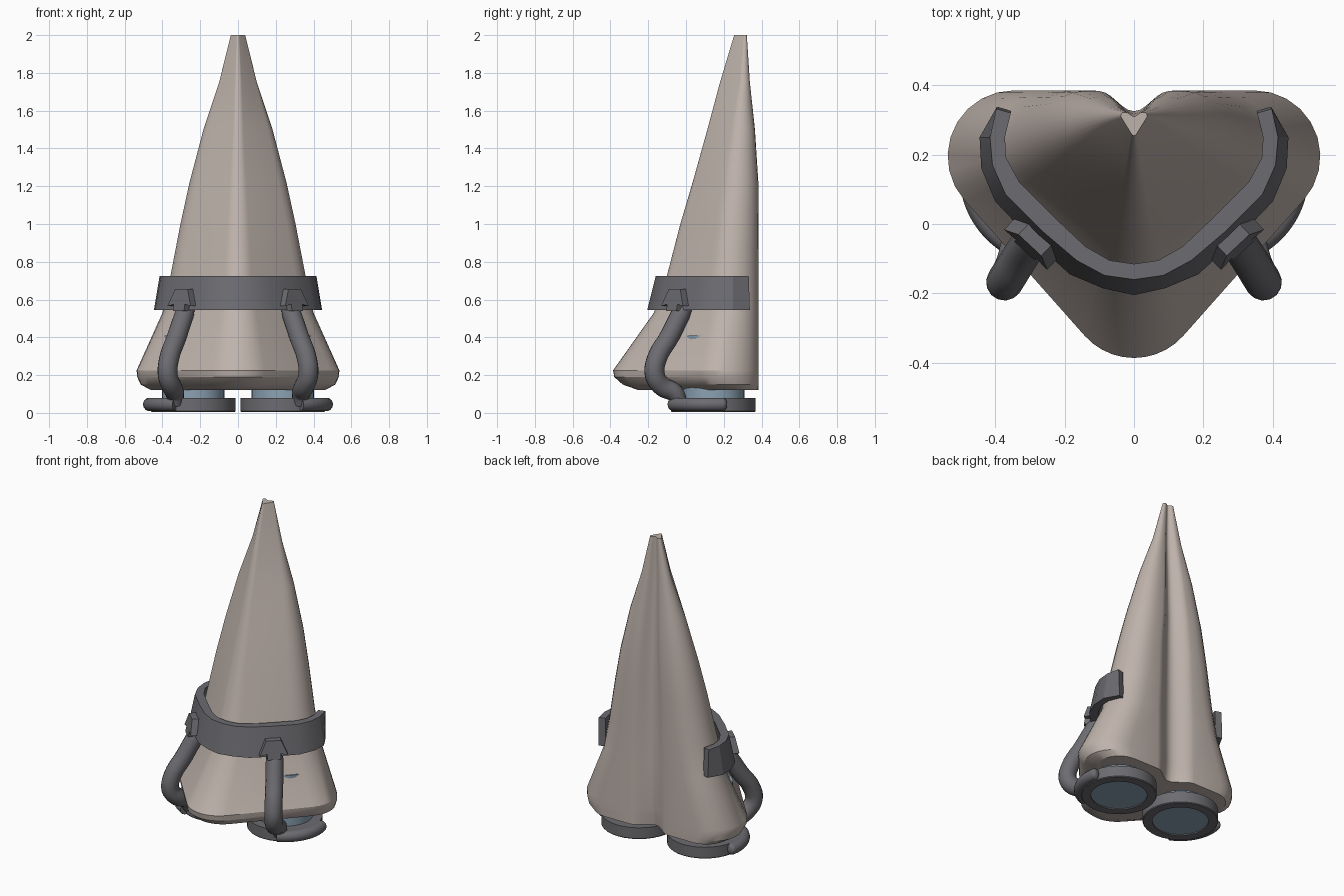
import bpy, bmesh
from math import sin, cos, pi, acos, atan2, hypot, radians
from mathutils import Vector

if "Cube" in bpy.data.objects:
    bpy.data.objects.remove(bpy.data.objects["Cube"])


def material(name, rgb):
    m = bpy.data.materials.new(name)
    m.diffuse_color = (*rgb, 1)
    m.use_nodes = True
    m.node_tree.nodes["Principled BSDF"].inputs["Base Color"].default_value = m.diffuse_color
    return m


SHELL = material("warm_grey", (0.52, 0.45, 0.41))
DARK = material("dark_grey", (0.15, 0.15, 0.165))
BLUE = material("steel_blue", (0.26, 0.36, 0.45))


def finish(ob, mat, angle=30):
    ob.data.materials.clear()
    ob.data.materials.append(mat)
    bpy.ops.object.select_all(action='DESELECT')
    ob.select_set(True)
    bpy.context.view_layer.objects.active = ob
    if angle:
        bpy.ops.object.shade_smooth_by_angle(angle=radians(angle))
    return ob


def loft(name, rings, mat, angle=30, loop=False):
    """Skin equal-length closed rings; cap the ends or join them in a loop."""
    bm = bmesh.new()
    vs = [[bm.verts.new(p) for p in r] for r in rings]
    n = len(vs[0])
    pairs = list(zip(vs, vs[1:])) + ([(vs[-1], vs[0])] if loop else [])
    for a, b in pairs:
        for i in range(n):
            j = (i + 1) % n
            bm.faces.new((a[i], a[j], b[j], b[i]))
    if not loop:
        bm.faces.new(vs[0][::-1])
        bm.faces.new(vs[-1])
    bmesh.ops.recalc_face_normals(bm, faces=bm.faces[:])
    me = bpy.data.meshes.new(name)
    bm.to_mesh(me)
    bm.free()
    ob = bpy.data.objects.new(name, me)
    bpy.context.collection.objects.link(ob)
    return finish(ob, mat, angle)


def tube(name, pts, mat):
    """Smooth tube through (x, y, z, radius) points."""
    cu = bpy.data.curves.new(name, 'CURVE')
    cu.dimensions = '3D'
    cu.bevel_depth = 1
    cu.bevel_resolution = 5
    cu.resolution_u = 5
    cu.use_fill_caps = True
    sp = cu.splines.new('BEZIER')
    sp.bezier_points.add(len(pts) - 1)
    for b, p in zip(sp.bezier_points, pts):
        b.co, b.radius = p[:3], p[3]
        b.handle_left_type = b.handle_right_type = 'AUTO'
    ob = bpy.data.objects.new(name, cu)
    bpy.context.collection.objects.link(ob)
    bpy.ops.object.select_all(action='DESELECT')
    ob.select_set(True)
    bpy.context.view_layer.objects.active = ob
    bpy.ops.object.convert(target='MESH')
    return finish(bpy.context.object, mat, 40)


def heart(z, w, yf, yb, notch, rl, rf, xn):
    """Rounded triangle: a front arc, two side lobes and a rear groove."""
    c1, c2 = Vector((0, yf + rf)), Vector((w - rl, yb - rl))
    d = c2 - c1
    phi = atan2(d.y, d.x) - acos((rf - rl) / d.length)
    half = []
    for c, r, a0, a1, n in ((c1, rf, -pi / 2, phi, 5), (c2, rl, phi, pi / 2, 9)):
        for i in range(n + 1):
            a = a0 + (a1 - a0) * i / n
            half.append((c.x + r * cos(a), c.y + r * sin(a), z))
    for i in range(7):
        t = i / 6
        half.append((xn * (1 - t), yb - notch * (1 - cos(pi * t)) / 2, z))
    return half + [(-x, y, zz) for x, y, zz in half[-2:0:-1]]


# main shell: z, half width, front y, back y, groove depth, radii, groove width
sections = [
    (0.12, 0.46, -0.25, 0.385, 0.075, 0.14, 0.15, 0.14),
    (0.15, 0.515, -0.335, 0.385, 0.07, 0.17, 0.18, 0.14),
    (0.19, 0.534, -0.38, 0.385, 0.065, 0.187, 0.19, 0.14),
    (0.225, 0.537, -0.386, 0.385, 0.06, 0.19, 0.19, 0.14),
    (0.53, 0.40, -0.17, 0.385, 0.06, 0.155, 0.14, 0.14),
    (0.73, 0.357, -0.10, 0.385, 0.06, 0.15, 0.11, 0.13),
    (1.0, 0.305, -0.03, 0.385, 0.06, 0.13, 0.09, 0.12),
    (1.22, 0.257, 0.035, 0.383, 0.058, 0.11, 0.07, 0.10),
    (1.5, 0.183, 0.113, 0.365, 0.048, 0.075, 0.045, 0.075),
    (1.75, 0.10, 0.18, 0.338, 0.03, 0.035, 0.025, 0.05),
    (2.0, 0.038, 0.255, 0.322, 0.012, 0.01, 0.008, 0.024),
]
loft("shell", [heart(*s) for s in sections], SHELL, 28)

# U-shaped clamp band: inner and outer edges at top, outer edge flares below
inner = [(0.355, 0.32), (0.372, 0.25), (0.368, 0.19), (0.33, 0.12), (0.23, 0.02),
         (0.14, -0.065), (0.07, -0.105), (0, -0.115)]
outer = [(0.397, 0.332), (0.415, 0.25), (0.408, 0.17), (0.37, 0.085), (0.265, -0.02),
         (0.165, -0.105), (0.085, -0.148), (0, -0.16)]
flare = [(0.395, 0.338), (0.445, 0.25), (0.44, 0.16), (0.40, 0.065), (0.295, -0.045),
         (0.185, -0.145), (0.09, -0.185), (0, -0.205)]
rings = []
for (ix, iy), (ox, oy), (fx, fy) in zip(inner, outer, flare):
    kx, ky = fx - ox, fy - oy
    rings.append([(ix, iy, 0.725), (ox, oy, 0.725), (fx, fy, 0.545),
                  (ix + kx, iy + ky, 0.545)])
rings += [[(-x, y, z) for x, y, z in r] for r in rings[-2::-1]]
loft("clamp_band", rings, DARK, 25)

CX, CY = 0.237, 0.144
for s, side in ((1, "right"), (-1, "left")):
    def circle(r, z):
        return [(s * CX + r * cos(2 * pi * i / 32), CY + r * sin(2 * pi * i / 32), z)
                for i in range(32)]

    # thruster core and its collar
    loft("thruster_core_" + side, [circle(0.166, 0.012), circle(0.166, 0.41)], BLUE)
    loft("thruster_collar_" + side, [circle(0.166, 0.005), circle(0.22, 0.005),
         circle(0.224, 0.01), circle(0.224, 0.08), circle(0.166, 0.08)], DARK, 30, True)

    # thick feed pipe from the band down to the collar
    path = [(0.265, 0.00, 0.575, 0.04), (0.285, -0.03, 0.52, 0.052),
            (0.325, -0.09, 0.40, 0.053), (0.365, -0.155, 0.285, 0.053),
            (0.372, -0.165, 0.20, 0.053), (0.35, -0.125, 0.14, 0.053),
            (0.335, -0.06, 0.105, 0.05), (0.33, -0.035, 0.05, 0.042)]
    tube("feed_pipe_" + side, [(s * x, y, z, r) for x, y, z, r in path], DARK)

    # thin pipe wrapped round the collar, with rounded ends
    arc = []
    for i in range(11):
        a = radians(-66 + 79 * i / 10)
        arc.append((s * (CX + 0.23 * cos(a)), CY + 0.23 * sin(a), 0.045, 0.036))
    for a, r in ((15, 0.032), (17, 0.023), (18, 0.008)):
        a = radians(a)
        arc.append((s * (CX + 0.23 * cos(a)), CY + 0.23 * sin(a), 0.045, r))
    tube("collar_pipe_" + side, arc, DARK)

    # arrow-shaped bracket on the band
    out = Vector((0.68 * s, -0.73, 0))
    across = Vector((0.73 * s, 0.68, 0))
    base = Vector((0.285 * s, -0.045, 0))
    shape = [(-0.04, 0.54), (-0.04, 0.575), (-0.085, 0.565), (-0.045, 0.655),
             (0.045, 0.655), (0.085, 0.565), (0.04, 0.575), (0.04, 0.54)]
    loft("pipe_bracket_" + side,
         [[base + across * u + out * (d + (0.655 - z) * 0.2) + Vector((0, 0, z))
           for u, z in shape] for d in (-0.03, 0.022)], DARK, 0)
